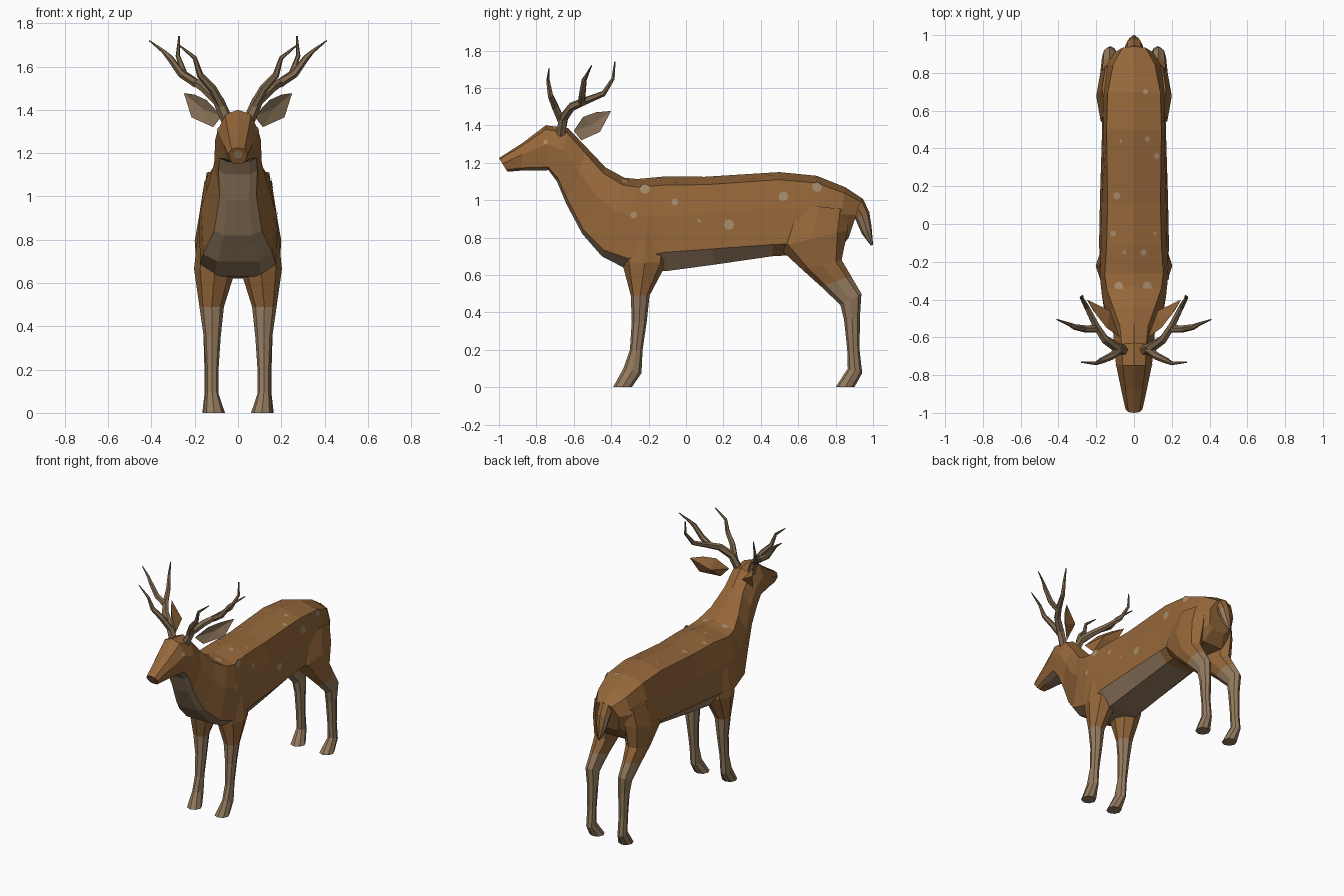
import bpy, bmesh, math
from mathutils import Vector
from mathutils.bvhtree import BVHTree

if "Cube" in bpy.data.objects:
    bpy.data.objects.remove(bpy.data.objects["Cube"])


def material(name, rgb):
    m = bpy.data.materials.new(name)
    m.diffuse_color = (*rgb, 1)
    m.use_nodes = True
    m.node_tree.nodes["Principled BSDF"].inputs["Base Color"].default_value = m.diffuse_color
    return m


COAT = material("coat brown", (0.30, 0.135, 0.042))
TAN = material("pale tan", (0.30, 0.20, 0.115))
ANTLER = material("antler brown", (0.22, 0.145, 0.08))
SPOT = material("spot beige", (0.38, 0.26, 0.15))


def make(name, bm, mats, rule=None, mirror=False):
    """Finish a bmesh as an object; rule(face) picks the material index."""
    bmesh.ops.recalc_face_normals(bm, faces=bm.faces)
    if rule:
        for f in bm.faces:
            f.material_index = int(rule(f))
    me = bpy.data.meshes.new(name)
    bm.to_mesh(me)
    bm.free()
    for m in mats:
        me.materials.append(m)
    ob = bpy.data.objects.new(name, me)
    bpy.context.collection.objects.link(ob)
    if mirror:
        ob.modifiers.new("mirror", 'MIRROR').use_mirror_merge = False
    return ob


def loft(bm, rings):
    """Skin closed rings of points and cap both ends."""
    vs = [[bm.verts.new(p) for p in r] for r in rings]
    n = len(vs[0])
    for a, b in zip(vs, vs[1:]):
        for i in range(n):
            j = (i + 1) % n
            bm.faces.new((a[i], a[j], b[j], b[i]))
    bm.faces.new(vs[0])
    bm.faces.new(vs[-1])


# Body, neck and head: top y z, bottom y z, half widths at top / side / low edge, low edge fraction
sections = [
    (-1.00, 1.225, -.955, 1.152, .030, .045, .035, .85),
    (-.875, 1.305, -.880, 1.158, .045, .068, .055, .90),
    (-.750, 1.400, -.735, 1.160, .060, .095, .085, .93),
    (-.630, 1.385, -.690, 1.100, .065, .105, .090, .93),
    (-.530, 1.280, -.640, 0.980, .075, .110, .085, .93),
    (-.430, 1.175, -.555, 0.820, .110, .145, .110, .94),
    (-.330, 1.120, -.450, 0.700, .145, .170, .160, .92),
    (-.260, 1.113, -.315, 0.630, .155, .180, .175, .88),
    (-.110, 1.127, -.110, 0.620, .145, .175, .185, .80),
    (0.100, 1.125, 0.150, 0.655, .140, .170, .180, .82),
    (0.500, 1.150, 0.460, 0.700, .145, .160, .170, .86),
    (0.700, 1.130, 0.640, 0.710, .140, .165, .165, .86),
    (0.850, 1.070, 0.810, 0.720, .110, .150, .130, .86),
    (0.940, 1.010, 0.870, 0.800, .060, .100, .080, .86),
]
rings = []
for ty, tz, by, bz, wt, wm, wl, fl in sections:
    top, bot = Vector((0, ty, tz)), Vector((0, by, bz))
    half = [(wt, .09), (wm, .42), (wl, fl), (wl * .6, 1)]
    pts = [(0, 0)] + half + [(-x, f) for x, f in reversed(half)]
    rings.append([top.lerp(bot, f) + Vector((x, 0, 0)) for x, f in pts])
bm = bmesh.new()
loft(bm, rings)
bm.faces.ensure_lookup_table()
under = {s * 9 + i for s in range(1, 10) for i in (3, 4, 5)}
bmesh.ops.recalc_face_normals(bm, faces=bm.faces)
tree = BVHTree.FromBMesh(bm)
make("body", bm, [COAT, TAN], lambda f: f.index in under)


# Legs and tail: each ring is front y z, back y z, inner x, outer x
def limb(name, table, rule, mirror=True, n=8):
    rings = []
    for y0, z0, y1, z1, x0, x1 in table:
        ring = []
        for k in range(n):
            a = math.tau * k / n
            t = .5 + .5 * math.cos(a)
            x = (x0 + x1) / 2 + (x1 - x0) / 2 * math.sin(a)
            ring.append((x, y0 + (y1 - y0) * t, z0 + (z1 - z0) * t))
        rings.append(ring)
    bm = bmesh.new()
    loft(bm, rings)
    make(name, bm, [COAT, TAN], rule, mirror)


limb("front_legs", [
    (-.33, .88, -.10, .88, .06, .180),
    (-.34, .66, -.10, .67, .01, .203),
    (-.295, .49, -.195, .49, .065, .178),
    (-.29, .35, -.21, .35, .08, .158),
    (-.30, .20, -.232, .20, .09, .150),
    (-.335, .10, -.238, .075, .09, .150),
    (-.39, 0, -.29, 0, .06, .160)],
    lambda f: f.calc_center_median().z < .48)
limb("hind_legs", [
    (.56, .98, .87, .95, .05, .170),
    (.49, .75, .865, .84, .04, .200),
    (.62, .63, .832, .68, .06, .190),
    (.72, .54, .885, .59, .08, .178),
    (.825, .44, .938, .50, .09, .170),
    (.845, .36, .93, .38, .09, .160),
    (.862, .20, .928, .20, .095, .155),
    (.865, .10, .942, .075, .095, .155),
    (.80, 0, .90, 0, .065, .165)],
    lambda f: f.calc_center_median().z < .53 or
    (f.calc_center_median().y > .845 and f.calc_center_median().z < .66))
limb("tail", [
    (.87, .95, .945, 1.01, -.05, .05),
    (.905, .90, .98, .935, -.048, .048),
    (.94, .82, .992, .86, -.035, .035),
    (.988, .757, 1.0, .762, -.006, .006)],
    lambda f: f.normal.y < .75 and f.calc_center_median().z < .93, False)


# Antlers: tapered six-sided tubes
def tube(bm, path, r0, r1):
    pts = [Vector(p) for p in path]
    rings = []
    for i, p in enumerate(pts):
        d = pts[min(i + 1, len(pts) - 1)] - pts[max(i - 1, 0)]
        u = d.cross(Vector((1, -.6, 0))).normalized()
        v = d.cross(u).normalized()
        r = r0 + (r1 - r0) * (i / (len(pts) - 1)) ** 1.6
        rings.append([p + r * (u * math.cos(a) + v * math.sin(a))
                      for a in (math.tau * k / 6 for k in range(6))])
    loft(bm, rings)


bm = bmesh.new()
tube(bm, [(.05, -.67, 1.35), (.09, -.655, 1.44), (.155, -.61, 1.50), (.20, -.54, 1.53),
          (.25, -.44, 1.57), (.278, -.39, 1.65), (.272, -.38, 1.74)], .028, .004)
tube(bm, [(.075, -.665, 1.42), (.12, -.70, 1.50), (.175, -.725, 1.56),
          (.20, -.738, 1.64), (.28, -.732, 1.705)], .022, .003)
tube(bm, [(.19, -.555, 1.52), (.26, -.555, 1.565), (.315, -.545, 1.64),
          (.345, -.53, 1.67), (.41, -.505, 1.72)], .021, .003)
make("antlers", bm, [ANTLER], mirror=True)

# Ears: leaf outline fanned to a back centre and a hollow front centre
bm = bmesh.new()
rim = [bm.verts.new(p) for p in [(.075, -.60, 1.37), (.145, -.55, 1.445), (.20, -.48, 1.47),
                                 (.25, -.40, 1.477), (.215, -.46, 1.365), (.115, -.56, 1.32)]]
back = bm.verts.new((.125, -.46, 1.40))
front = bm.verts.new((.165, -.50, 1.405))
inner = set()
for i in range(6):
    a, b = rim[i], rim[(i + 1) % 6]
    bm.faces.new((a, b, back))
    inner.add(bm.faces.new((b, a, front)))
make("ears", bm, [COAT, TAN], lambda f: f in inner, True)


# Spots: thin discs laid on the coat
def disc(bm, origin, direction, r):
    hit, nor, _, _ = tree.ray_cast(Vector(origin), Vector(direction))
    if hit is None:
        return
    q = nor.to_track_quat('Z', 'Y')
    bm.faces.new([bm.verts.new(hit + nor * .003 + q @ Vector(
        (r * math.cos(math.tau * k / 8), r * math.sin(math.tau * k / 8), 0))) for k in range(8)])


bm = bmesh.new()
for y, z, r in [(-.22, 1.06, .028), (-.28, .92, .018), (-.06, .99, .018), (.07, .89, .01),
                (.23, .87, .028), (.52, 1.02, .027), (.70, 1.07, .028)]:
    disc(bm, (1, y, z), (-1, 0, 0), r)
for x, y, r in [(.06, .70, .014), (.07, .45, .014), (-.07, .44, .008), (-.09, .15, .02),
                (-.11, -.05, .016), (.11, -.05, .009), (-.05, -.15, .01), (.05, -.15, .017),
                (.07, -.33, .026), (-.08, -.33, .024), (.12, .36, .016)]:
    disc(bm, (x, y, 2), (0, 0, -1), r)
make("coat_spots", bm, [SPOT])

# Eyes and nose plate
bm = bmesh.new()
for s in (1, -1):
    disc(bm, (s, -.75, 1.31), (-s, 0, 0), .013)
make("eyes", bm, [SPOT])
bm = bmesh.new()
disc(bm, (0, -2, 1.195), (0, 1, 0), .022)
make("nose", bm, [SPOT])
